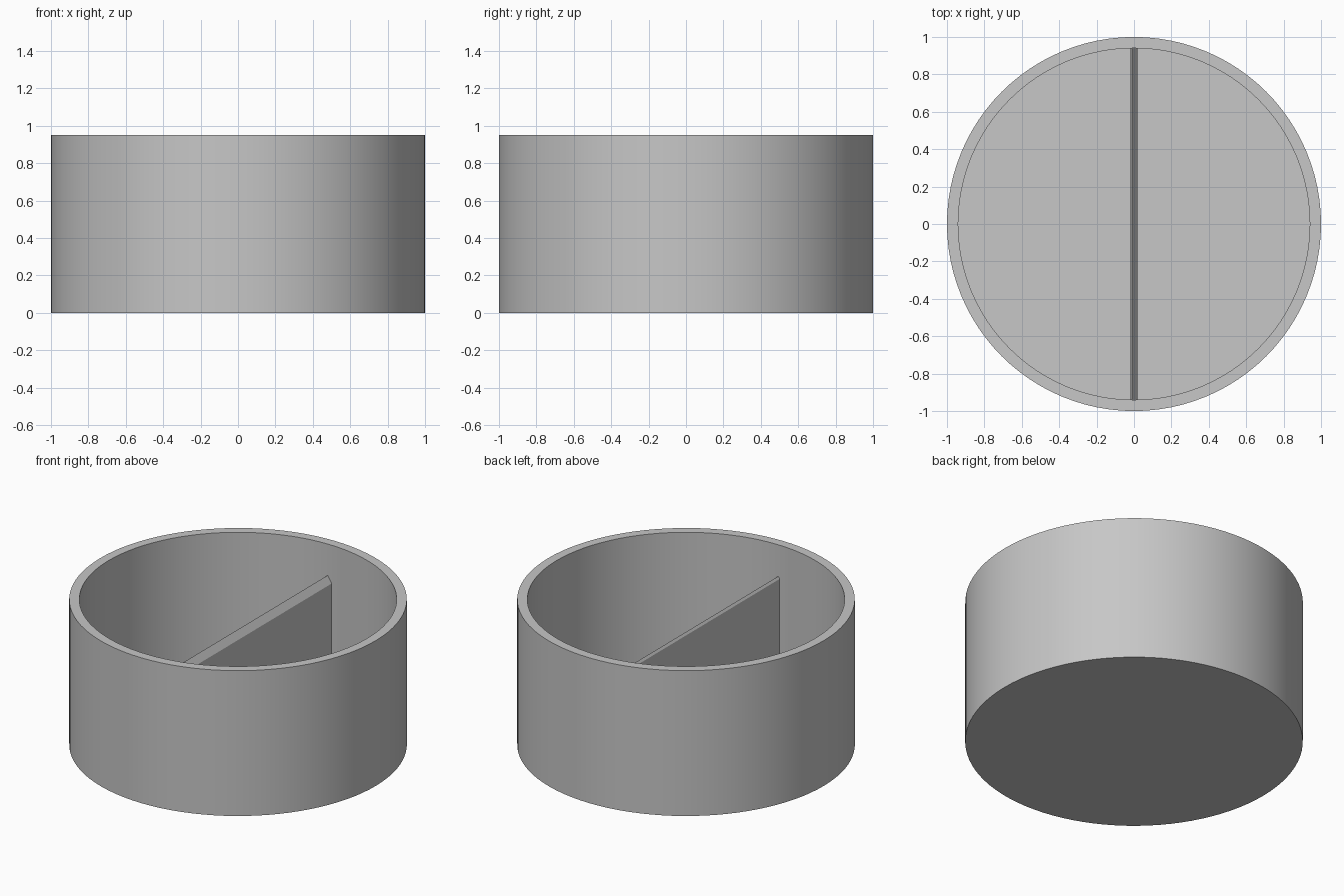
import bpy
import bmesh
import math

default = bpy.data.objects.get("Cube")
if default:
    bpy.data.objects.remove(default, do_unlink=True)

grey = bpy.data.materials.new("plain_grey")
grey.use_nodes = True
colour = (0.57, 0.57, 0.57, 1)
grey.diffuse_color = colour
grey.node_tree.nodes["Principled BSDF"].inputs["Base Color"].default_value = colour

SEGMENTS = 96
OUTER, INNER = 1.0, 0.94
HEIGHT, FLOOR = 0.95, 0.06


def finish(name, bm):
    bmesh.ops.recalc_face_normals(bm, faces=bm.faces[:])
    mesh = bpy.data.meshes.new(name)
    bm.to_mesh(mesh)
    bm.free()
    mesh.materials.append(grey)
    obj = bpy.data.objects.new(name, mesh)
    bpy.context.collection.objects.link(obj)
    bpy.ops.object.select_all(action="DESELECT")
    obj.select_set(True)
    bpy.context.view_layer.objects.active = obj
    bpy.ops.object.shade_smooth_by_angle(angle=math.radians(20))
    return obj


# Open round container: rings joined from the underside to the inner floor
bm = bmesh.new()
rings = []
for radius, z in ((OUTER, 0), (OUTER, HEIGHT), (INNER, HEIGHT), (INNER, FLOOR)):
    angles = [math.tau * i / SEGMENTS for i in range(SEGMENTS)]
    rings.append([bm.verts.new((radius * math.cos(a), radius * math.sin(a), z)) for a in angles])
for low, high in zip(rings, rings[1:]):
    for i in range(SEGMENTS):
        j = (i + 1) % SEGMENTS
        bm.faces.new((low[i], low[j], high[j], high[i]))
bm.faces.new(rings[0])
bm.faces.new(rings[-1])
finish("container", bm)

# Dividing wall with an off-centre ridge along its top
bm = bmesh.new()
profile = ((-0.02, FLOOR), (0.02, FLOOR), (0.02, 0.70), (-0.01, 0.745), (-0.02, 0.73))
section = bm.faces.new([bm.verts.new((x, -INNER, z)) for x, z in profile])
extruded = bmesh.ops.extrude_face_region(bm, geom=[section], use_keep_orig=True)
moved = [v for v in extruded["geom"] if isinstance(v, bmesh.types.BMVert)]
bmesh.ops.translate(bm, verts=moved, vec=(0, 2 * INNER, 0))
finish("divider", bm)
